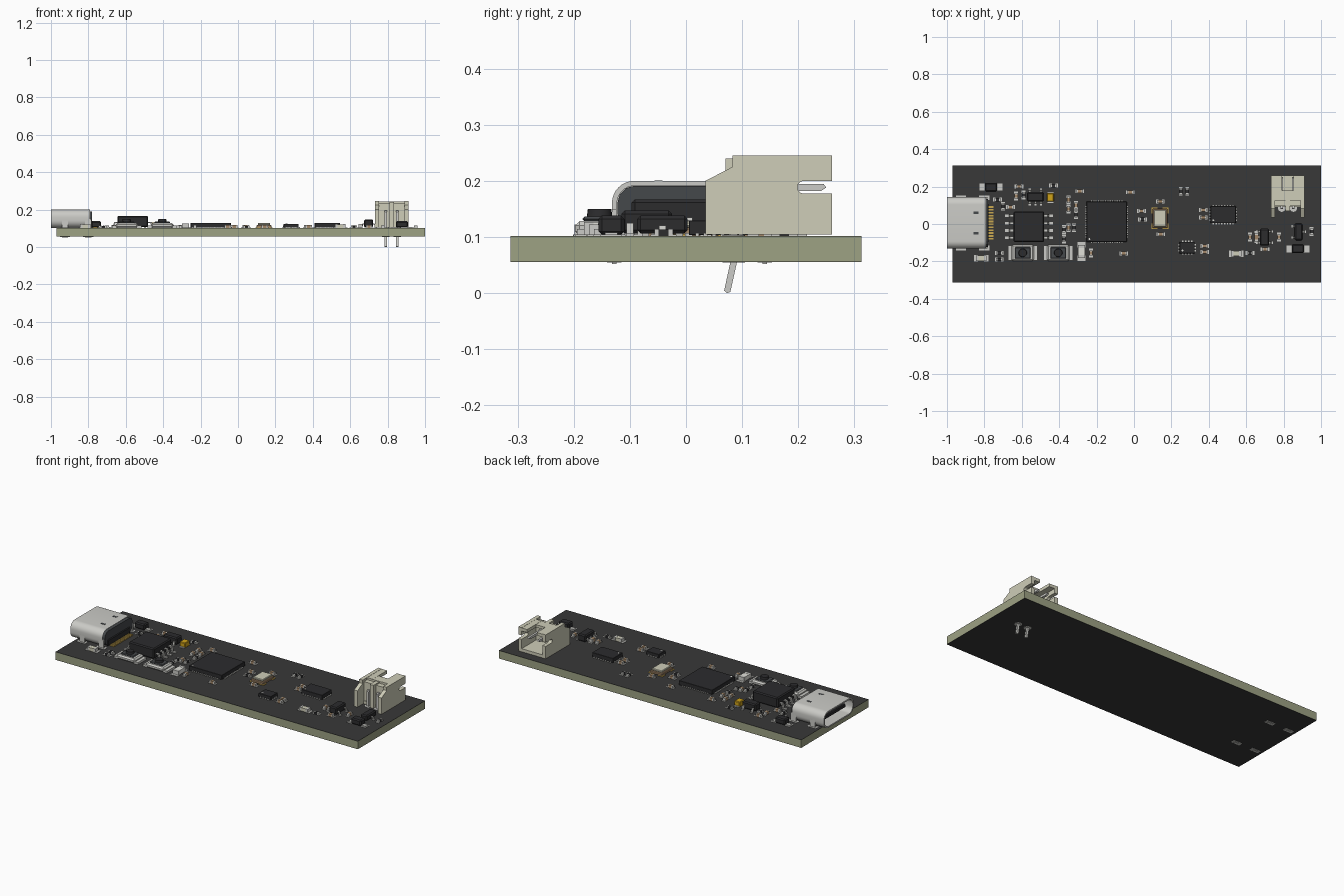
import bpy, bmesh, math
from mathutils import Matrix, Vector

if "Cube" in bpy.data.objects:
    bpy.data.objects.remove(bpy.data.objects["Cube"])

TOP, BOT = 0.102, 0.055  # board faces


def mat(name, c):
    m = bpy.data.materials.new(name)
    m.diffuse_color = (*c, 1)
    m.use_nodes = True
    m.node_tree.nodes["Principled BSDF"].inputs["Base Color"].default_value = m.diffuse_color
    return m


MASK = mat("solder_mask", (0.04, 0.04, 0.04))
CORE = mat("board_core", (0.34, 0.36, 0.23))
BLACK = mat("black_plastic", (0.025, 0.025, 0.027))
DARK = mat("dark_metal", (0.06, 0.065, 0.07))
METAL = mat("silver", (0.6, 0.6, 0.57))
CREAM = mat("cream_plastic", (0.62, 0.61, 0.48))
TAN = mat("ceramic_tan", (0.36, 0.24, 0.14))
GOLD = mat("gold", (0.6, 0.4, 0.08))
AMBER = mat("amber", (0.62, 0.36, 0.01))
WHITE = mat("white", (0.75, 0.75, 0.7))


def finish(name, bm, m, bevel=0, smooth=False):
    bmesh.ops.recalc_face_normals(bm, faces=bm.faces)
    me = bpy.data.meshes.new(name)
    bm.to_mesh(me)
    bm.free()
    me.materials.append(m)
    o = bpy.data.objects.new(name, me)
    bpy.context.collection.objects.link(o)
    if bevel:
        b = o.modifiers.new("bevel", 'BEVEL')
        b.width, b.segments, b.limit_method = bevel, 1, 'ANGLE'
    if smooth:
        bpy.context.view_layer.objects.active = o
        o.select_set(True)
        bpy.ops.object.shade_smooth_by_angle(angle=math.radians(35))
        o.select_set(False)
    return o


def boxes(name, m, items, bevel=0):
    """items: (x0, x1, y0, y1, z0, z1)"""
    bm = bmesh.new()
    for x0, x1, y0, y1, z0, z1 in items:
        M = Matrix.Translation(((x0 + x1) / 2, (y0 + y1) / 2, (z0 + z1) / 2)) @ Matrix.Diagonal((x1 - x0, y1 - y0, z1 - z0, 1))
        bmesh.ops.create_cube(bm, size=1, matrix=M)
    return finish(name, bm, m, bevel)


def extrude(bm, pts, vec):
    """closed prism from 3D outline"""
    f = bm.faces.new([bm.verts.new(p) for p in pts])
    r = bmesh.ops.extrude_face_region(bm, geom=[f], use_keep_orig=True)
    bmesh.ops.translate(bm, vec=vec, verts=[v for v in r["geom"] if isinstance(v, bmesh.types.BMVert)])


def cb(cx, cy, w, d, z0, z1):
    return (cx - w / 2, cx + w / 2, cy - d / 2, cy + d / 2, z0, z1)


# Circuit board
boxes("board_core", CORE, [(-0.97, 1, -0.313, 0.313, BOT + 0.001, TOP - 0.001)])
boxes("board_top_mask", MASK, [(-0.97, 1, -0.313, 0.313, TOP - 0.001, TOP)])
boxes("board_bottom_mask", MASK, [(-0.97, 1, -0.313, 0.313, BOT, BOT + 0.001)])


def leaded_chip(name, cx, cy, w, d, h, reach, n, pitch, lw, along_x=False, skip=()):
    """moulded package with bent leads on two sides"""
    boxes(name + "_body", BLACK, [cb(cx, cy, w, d, TOP + 0.004, TOP + h)], 0.006)
    half, t, zm = (d if along_x else w) / 2, 0.005, TOP + h * 0.5
    prof = [(half - 0.004, zm), (half + reach * 0.4, zm), (half + reach * 0.55, TOP + t), (half + reach, TOP + t),
            (half + reach, TOP), (half + reach * 0.4, TOP), (half + reach * 0.25, zm - t), (half - 0.004, zm - t)]
    bm = bmesh.new()
    for s in (-1, 1):
        for i in range(n):
            if (s, i) in skip:
                continue
            o = (i - (n - 1) / 2) * pitch - lw / 2
            if along_x:
                extrude(bm, [(cx + o, cy + s * a, z) for a, z in prof], (lw, 0, 0))
            else:
                extrude(bm, [(cx + s * a, cy + o, z) for a, z in prof], (0, lw, 0))
    finish(name + "_leads", bm, METAL)


leaded_chip("memory_chip", -0.562, -0.015, 0.164, 0.164, 0.065, 0.046, 4, 0.0395, 0.014)
leaded_chip("left_regulator", -0.527, 0.145, 0.09, 0.05, 0.045, 0.02, 3, 0.03, 0.012, True, {(1, 1)})
leaded_chip("charger_chip", 0.698, -0.07, 0.05, 0.09, 0.045, 0.02, 3, 0.03, 0.012, False, {(1, 1)})
leaded_chip("transistor", 0.88, -0.042, 0.042, 0.09, 0.036, 0.018, 3, 0.03, 0.013, False, {(1, 0), (1, 2), (-1, 1)})


def flat_chip(name, cx, cy, w, d, h, nx, ny, pitch, pw):
    """leadless package with perimeter pads"""
    boxes(name + "_body", BLACK, [cb(cx, cy, w, d, TOP + 0.001, TOP + h)], 0.001)
    items = []
    for s in (-1, 1):
        items += [cb(cx + (i - (nx - 1) / 2) * pitch, cy + s * (d / 2), pw, 0.014, TOP, TOP + 0.005) for i in range(nx)]
        items += [cb(cx + s * (w / 2), cy + (i - (ny - 1) / 2) * pitch, 0.014, pw, TOP, TOP + 0.005) for i in range(ny)]
    boxes(name + "_pads", METAL, items)
    bm = bmesh.new()
    bmesh.ops.create_cone(bm, cap_ends=True, segments=12, radius1=0.005, radius2=0.005, depth=0.001,
                          matrix=Matrix.Translation((cx - w / 2 + 0.015, cy - d / 2 + 0.015, TOP + h)))
    finish(name + "_pin_one_dot", bm, WHITE)


flat_chip("processor", -0.146, 0.012, 0.215, 0.215, 0.027, 14, 14, 0.0125, 0.006)
flat_chip("sensor_large", 0.477, 0.05, 0.135, 0.09, 0.027, 8, 5, 0.015, 0.007)
flat_chip("sensor_small", 0.284, -0.126, 0.08, 0.062, 0.022, 4, 3, 0.016, 0.008)

# Crystal
boxes("crystal_base", TAN, [cb(0.139, 0.03, 0.08, 0.105, TOP, TOP + 0.015)], 0.003)
boxes("crystal_lid", CREAM, [cb(0.139, 0.03, 0.066, 0.09, TOP + 0.015, TOP + 0.026)], 0.003)
boxes("crystal_pads", GOLD, [cb(0.139 + a * 0.03, 0.03 + b * 0.042, 0.032, 0.03, TOP, TOP + 0.003)
                             for a in (-1, 1) for b in (-1, 1)])


def two_ended(name, cx, cy, L, W, h, m, vert=False):
    """passive part: middle body, metal ends and solder pads"""
    def r(off, l, w, z0, z1):
        return cb(cx, cy + off, w, l, z0, z1) if vert else cb(cx + off, cy, l, w, z0, z1)
    boxes(name + "_body", m, [r(0, L * 0.52, W * 0.96, TOP, TOP + h * 0.96)])
    boxes(name + "_ends", METAL, [b for s in (-1, 1) for b in (
        r(s * L * 0.38, L * 0.24, W, TOP, TOP + h), r(s * L * 0.5, L * 0.42, W * 1.15, TOP, TOP + 0.002))])


# Small capacitors and resistors: (x, y, vertical)
caps = [(-0.02, 0.17, 0), (0.14, 0.12, 0), (0.143, -0.055, 0), (0.04, 0.07, 0), (0.37, 0.075, 0), (0.37, 0.035, 0),
        (0.378, -0.118, 0), (0.378, -0.15, 0), (-0.23, -0.155, 1), (-0.055, -0.157, 0), (-0.29, 0.175, 0),
        (-0.35, 0.13, 1), (-0.35, 0.08, 1), (-0.35, -0.02, 1), (-0.31, 0.1, 1), (-0.615, 0.2, 0), (-0.63, 0.15, 1),
        (0.62, -0.07, 1), (0.775, -0.07, 1), (0.7, -0.135, 0), (-0.66, 0.09, 0)]
res = [(0.045, 0.025, 0), (0.25, 0.175, 1), (0.285, 0.175, 1), (-0.43, 0.205, 0), (-0.375, -0.08, 1), (-0.32, -0.02, 1),
       (-0.72, -0.155, 0), (-0.72, -0.19, 0), (-0.7, 0.095, 1), (0.62, -0.155, 0), (0.95, -0.04, 1), (-0.31, 0.05, 1),
       (-0.59, 0.155, 1), (-0.375, -0.03, 1), (-0.73, 0.13, 0)]
for i, (x, y, v) in enumerate(caps):
    two_ended(f"capacitor_{i}", x, y, 0.033, 0.018, 0.016, TAN, v)
for i, (x, y, v) in enumerate(res):
    two_ended(f"resistor_{i}", x, y, 0.033, 0.018, 0.012, BLACK, v)
two_ended("large_capacitor", -0.28, -0.147, 0.07, 0.038, 0.025, WHITE, True)
two_ended("lamp_left", -0.817, -0.184, 0.055, 0.03, 0.02, CREAM)
two_ended("lamp_right", 0.547, -0.158, 0.055, 0.03, 0.02, CREAM)
two_ended("side_capacitor_a", 0.655, -0.07, 0.045, 0.02, 0.02, TAN, True)
boxes("amber_fuse", AMBER, [cb(-0.447, 0.142, 0.036, 0.045, TOP, TOP + 0.03)], 0.003)
boxes("amber_fuse_ends", METAL, [cb(-0.447, 0.142 + s * 0.024, 0.032, 0.012, TOP, TOP + 0.006) for s in (-1, 1)])

# Diodes
for n, x, y in (("diode_left", -0.765, 0.197), ("diode_right", 0.876, -0.133)):
    boxes(n + "_body", BLACK, [cb(x, y, 0.065, 0.046, TOP + 0.002, TOP + 0.036)], 0.006)
    boxes(n + "_tabs", METAL, [cb(x + s * 0.042, y, 0.028, 0.022, TOP, TOP + 0.006) for s in (-1, 1)])
    boxes(n + "_pads", METAL, [cb(x + s * 0.046, y, 0.03, 0.038, TOP, TOP + 0.002) for s in (-1, 1)])

# Push buttons
for n, x in (("button_left", -0.595), ("button_right", -0.405)):
    y = -0.154
    boxes(n + "_base", METAL, [cb(x, y, 0.12, 0.088, TOP, TOP + 0.026)], 0.008)
    boxes(n + "_tabs", METAL, [cb(x + s * 0.066, y, 0.025, 0.08, TOP, TOP + 0.012) for s in (-1, 1)])
    boxes(n + "_frame", DARK, [cb(x, y, 0.085, 0.062, TOP + 0.026, TOP + 0.034)], 0.006)
    bm = bmesh.new()
    bmesh.ops.create_cone(bm, cap_ends=True, segments=20, radius1=0.023, radius2=0.021, depth=0.016,
                          matrix=Matrix.Translation((x, y, TOP + 0.04)))
    finish(n + "_plunger", bm, BLACK, 0, True)

# Data port: rounded tube, open at -x
UY, UZ = 0.006, 0.151


def ring(x, hw, hh, rad, seg=8):
    out = []
    for k, (a, b) in enumerate(((1, 1), (-1, 1), (-1, -1), (1, -1))):
        for i in range(seg + 1):
            t = math.pi / 2 * (k + i / seg)
            out.append(Vector((x, UY + a * (hw - rad) + rad * math.cos(t), UZ + b * (hh - rad) + rad * math.sin(t))))
    return out


bm = bmesh.new()
loops = [[bm.verts.new(p) for p in ring(x, hw, hh, r)] for x, hw, hh, r in
         ((-0.79, 0.138, 0.049, 0.04), (-1, 0.138, 0.049, 0.04), (-1, 0.13, 0.041, 0.033), (-0.8, 0.13, 0.041, 0.033))]
for A, B in zip(loops, loops[1:]):
    for i in range(len(A)):
        j = (i + 1) % len(A)
        bm.faces.new((A[i], A[j], B[j], B[i]))
bm.faces.new(loops[-1])
finish("port_shell", bm, METAL, 0, True)
boxes("port_tongue", BLACK, [(-0.975, -0.8, UY - 0.1, UY + 0.1, UZ - 0.011, UZ + 0.011)], 0.004)
bm = bmesh.new()
extrude(bm, ring(-0.805, 0.128, 0.04, 0.03, 3), (0.024, 0, 0))
finish("port_rear_body", bm, DARK)
boxes("port_rear_block", BLACK, [(-0.82, -0.777, UY - 0.105, UY + 0.105, TOP, TOP + 0.04)], 0.005)
boxes("port_top_latches", DARK, [cb(-0.845, UY + s * 0.055, 0.028, 0.014, 0.2, 0.2008) for s in (-1, 1)])
boxes("port_contacts", GOLD, [cb(-0.768, UY + (i - 5.5) * 0.0155, 0.036, 0.009, TOP, TOP + 0.005) for i in range(12)])
tabs = [(x, UY + s * 0.134) for x in (-0.925, -0.80) for s in (-1, 1)]
boxes("port_shell_tabs", METAL, [cb(x, y, 0.034, 0.008, 0.052, 0.15) for x, y in tabs])
boxes("port_solder_pads", METAL, [cb(x, y, 0.055, 0.026, z, z + 0.0015) for x, y in tabs for z in (BOT - 0.001, TOP)])

# Battery socket: side walls with slots, opening at +y
slot = [(0.21 - 0.0115 * math.sin(t), 0.1885 + 0.0115 * math.cos(t)) for t in (math.pi * i / 6 for i in range(7))]
wall = [(0.035, 0.104), (0.035, 0.2), (0.083, 0.225), (0.083, 0.245), (0.26, 0.245), (0.26, 0.2)] + slot + [(0.26, 0.177), (0.26, 0.104)]
bm = bmesh.new()
for x in (0.732, 0.889):
    extrude(bm, [(x, y, z) for y, z in wall], (0.022, 0, 0))
finish("socket_side_walls", bm, CREAM)
boxes("socket_floor_back_and_roof", CREAM, [
    (0.75, 0.893, 0.09, 0.26, 0.104, 0.122), (0.75, 0.893, 0.095, 0.125, 0.118, 0.232),
    (0.75, 0.893, 0.125, 0.18, 0.227, 0.243), (0.75, 0.79, 0.125, 0.26, 0.226, 0.244),
    (0.853, 0.893, 0.125, 0.26, 0.226, 0.244), (0.81, 0.833, 0.07, 0.125, 0.104, 0.24)])

# Socket contacts: bent square pins through the board
path = [(0.245, 0.188), (0.086, 0.188), (0.086, 0.06), (0.075, 0.0)]
h = 0.0065
outline = [(0.245, 0.188 + h), (0.084, 0.188 + h), (0.079, 0.188), (0.079, 0.055), (0.068, 0.004), (0.073, 0.0),
           (0.079, 0.002), (0.092, 0.06), (0.092, 0.188 - h), (0.24, 0.188 - h), (0.25, 0.188)]
bm = bmesh.new()
for x in (0.79, 0.852):
    extrude(bm, [(x - h, y, z) for y, z in outline], (2 * h, 0, 0))
finish("socket_pins", bm, METAL)
bm = bmesh.new()
for x in (0.79, 0.852):
    for z in (BOT, TOP):
        bmesh.ops.create_cone(bm, cap_ends=True, segments=20, radius1=0.02, radius2=0.02, depth=0.002,
                              matrix=Matrix.Translation((x, 0.085, z)))
finish("socket_solder_rings", bm, METAL)
